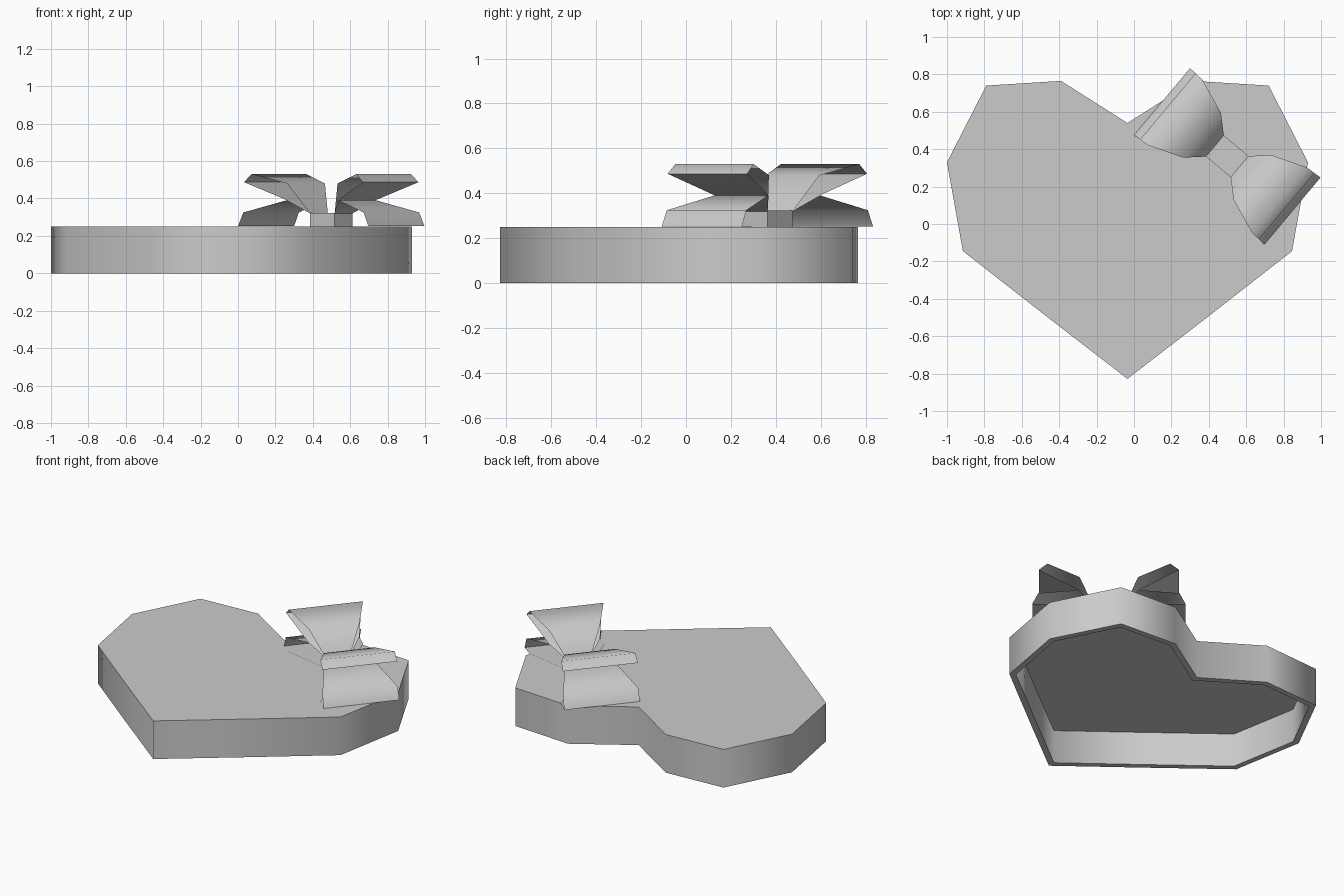
import bpy, bmesh, math
from mathutils import Vector, Matrix

old = bpy.data.objects.get("Cube")
if old:
    bpy.data.objects.remove(old, do_unlink=True)

grey = bpy.data.materials.new("light_grey")
grey.use_nodes = True
grey.diffuse_color = (0.6, 0.6, 0.6, 1)
grey.node_tree.nodes["Principled BSDF"].inputs["Base Color"].default_value = (0.6, 0.6, 0.6, 1)


def finish(name, bm, matrix=Matrix()):
    mesh = bpy.data.meshes.new(name)
    bm.to_mesh(mesh)
    bm.free()
    mesh.materials.append(grey)
    obj = bpy.data.objects.new(name, mesh)
    obj.matrix_world = matrix
    bpy.context.collection.objects.link(obj)
    return obj


# Heart outline: one half, mirrored about its own centre line
HEART_X, HEIGHT, WALL, ROOF = -0.035, 0.25, 0.037, 0.03
half = [(0, 0.54), (-0.355, 0.765), (-0.755, 0.74), (-0.965, 0.33),
        (-0.88, -0.145), (-0.425, -0.5), (0, -0.828)]
outline = [Vector(p) for p in half] + [Vector((-x, y)) for x, y in half[-2:0:-1]]


def inset(points, d):
    """Mitred inward offset of a counter-clockwise outline."""
    result = []
    for i, p in enumerate(points):
        a = (p - points[i - 1]).normalized()
        b = (points[(i + 1) % len(points)] - p).normalized()
        na, nb = Vector((-a.y, a.x)), Vector((-b.y, b.x))
        result.append(p + (na + nb) * d / (1 + na.dot(nb)))
    return result


# Hollow lid: top, outer wall, rim, inner wall and ceiling
bm = bmesh.new()
inner = inset(outline, WALL)
rings = []
for pts, z in ((outline, HEIGHT), (outline, 0), (inner, 0), (inner, HEIGHT - ROOF)):
    rings.append([bm.verts.new((p.x + HEART_X, p.y, z)) for p in pts])
bm.faces.new(rings[0])
bm.faces.new(rings[-1])
n = len(outline)
for upper, lower in zip(rings, rings[1:]):
    for i in range(n):
        j = (i + 1) % n
        bm.faces.new((upper[i], lower[i], lower[j], upper[j]))
bmesh.ops.recalc_face_normals(bm, faces=bm.faces)
for f in bm.faces:
    f.smooth = True
for e in bm.edges:
    flat = [abs(f.normal.z) > 0.5 for f in e.link_faces]
    e.smooth = flat[0] == flat[1]
finish("heart_lid", bm)

# Bow: open ribbon loops that fan out from the knot
BOW = Matrix.Translation((0.4985, 0.362, 0)) @ Matrix.Rotation(math.radians(-40), 4, 'Z')
WIDTHS = [(0.086, 0.074), (0.175, 0.156), (0.36, 0.228), (0.455, 0.233)]
UPPER = [(0.086, 0.32), (0.175, 0.48), (0.365, 0.53), (0.415, 0.487), (0.18, 0.392), (0.086, 0.322)]
LOWER = [(0.086, 0.32), (0.18, 0.39), (0.42, 0.325), (0.455, 0.252), (0.36, 0.254), (0.086, 0.254)]


def half_width(s):
    for (s0, w0), (s1, w1) in zip(WIDTHS, WIDTHS[1:]):
        if s <= s1:
            return w0 + (w1 - w0) * (s - s0) / (s1 - s0)
    return WIDTHS[-1][1]


def ribbon_loop(name, profile, side):
    bm = bmesh.new()
    rows = [[bm.verts.new((side * s, t * half_width(s), z)) for t in (-1, 1)] for s, z in profile]
    for a, b in zip(rows, rows[1:]):
        quad = [a[0], a[1], b[1], b[0]]
        face = bm.faces.new(quad[::-1] if side > 0 else quad)
        face.smooth = True
    bm.normal_update()
    for e in bm.edges:
        if len(e.link_faces) == 2:
            e.smooth = e.calc_face_angle() < math.radians(60)
    finish(name, bm, BOW)


for side, word in ((-1, "right"), (1, "left")):
    ribbon_loop("upper_bow_loop_" + word, UPPER, side)
    ribbon_loop("lower_bow_loop_" + word, LOWER, side)

# Knot holding the loops together
bm = bmesh.new()
bmesh.ops.create_cube(bm, size=1, matrix=Matrix.Translation((0, 0, 0.285))
                      @ Matrix.Diagonal((0.172, 0.148, 0.075, 1)))
finish("bow_knot", bm, BOW)
